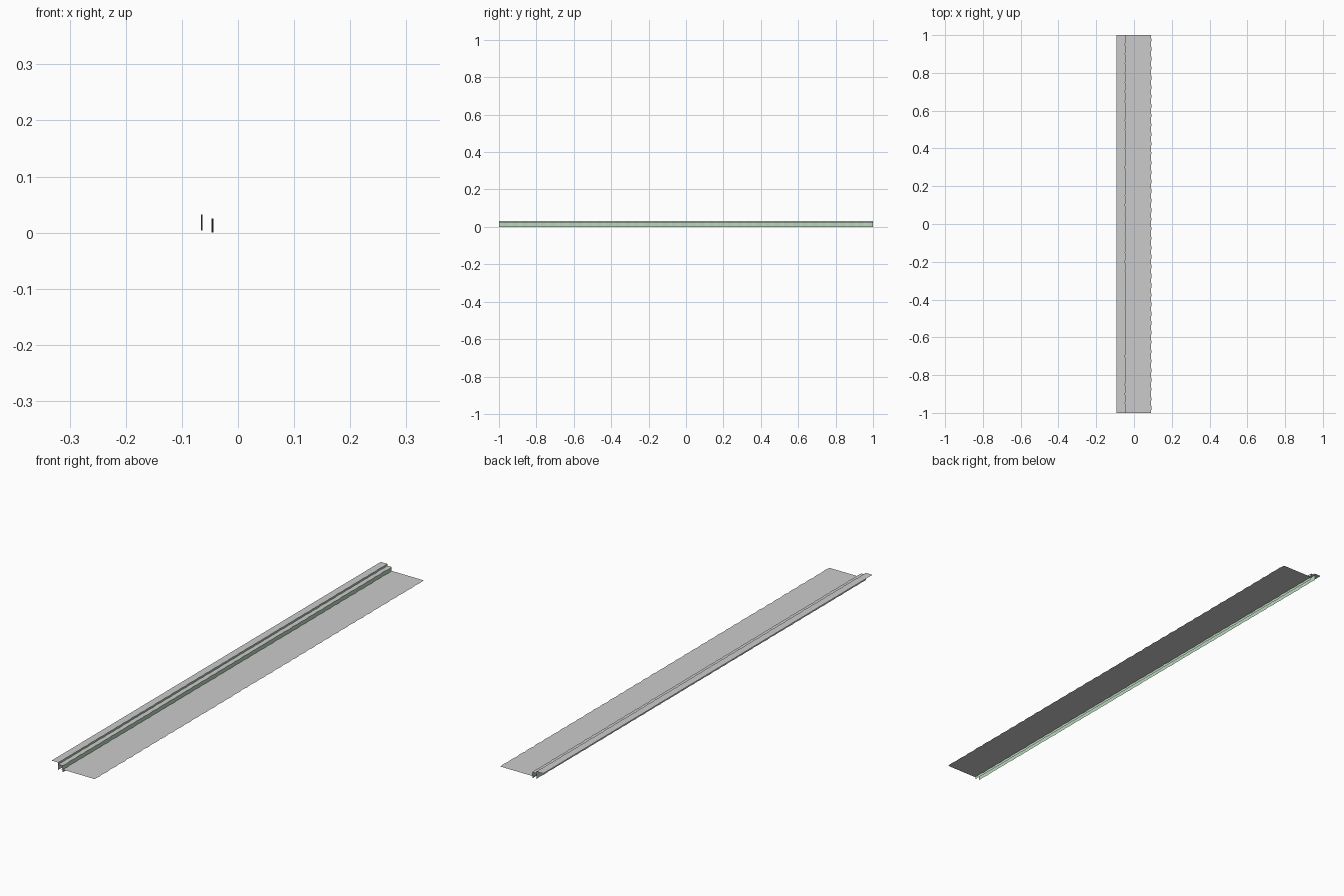
import bpy, random

if "Cube" in bpy.data.objects:
    bpy.data.objects.remove(bpy.data.objects["Cube"])

random.seed(4)


def wavy(x, amp, n):
    # slightly irregular line running the full length
    pts = []
    for i in range(n + 1):
        side = 1 if i % 2 else -1
        pts.append((x + amp * side * random.uniform(0.4, 1.0), -1 + 2 * i / n))
    return pts


def straight(x, n):
    return [(x, -1 + 2 * i / n) for i in range(n + 1)]


def ribbon(name, line_a, za, line_b, zb, mat=None):
    # quad strip joining two long lines
    n = len(line_a)
    verts = [(x, y, za) for x, y in line_a] + [(x, y, zb) for x, y in line_b]
    faces = [(i, n + i, n + i + 1, i + 1) for i in range(n - 1)]
    me = bpy.data.meshes.new(name)
    me.from_pydata(verts, [], faces)
    ob = bpy.data.objects.new(name, me)
    bpy.context.collection.objects.link(ob)
    if mat:
        me.materials.append(mat)
    return ob


green = bpy.data.materials.new("pale_green")
green.diffuse_color = (0.5, 0.68, 0.52, 1)
green.use_nodes = True
green.node_tree.nodes["Principled BSDF"].inputs["Base Color"].default_value = green.diffuse_color

N = 80
upper_edge = wavy(-0.0643, 0.0012, N)
lower_edge = wavy(-0.0455, 0.0014, N)

# raised flat tiers on the left
ribbon("upper_ledge", straight(-0.093, N), 0.032, upper_edge, 0.032)
ribbon("lower_ledge", upper_edge, 0.025, lower_edge, 0.025)

# green upright bank faces hanging from each tier
ribbon("upper_bank", upper_edge, 0.032, upper_edge, 0.004, green)
ribbon("lower_bank", lower_edge, 0.025, lower_edge, 0.0, green)

# wide low sheet with uneven long edges
ribbon("wide_sheet", wavy(-0.0505, 0.001, N), 0.01, wavy(0.091, 0.002, N), 0.01)

# faces turned upward and toward +x
for ob in bpy.data.objects:
    up = sum((p.normal.z + p.normal.x) for p in ob.data.polygons)
    if up < 0:
        ob.data.flip_normals()
